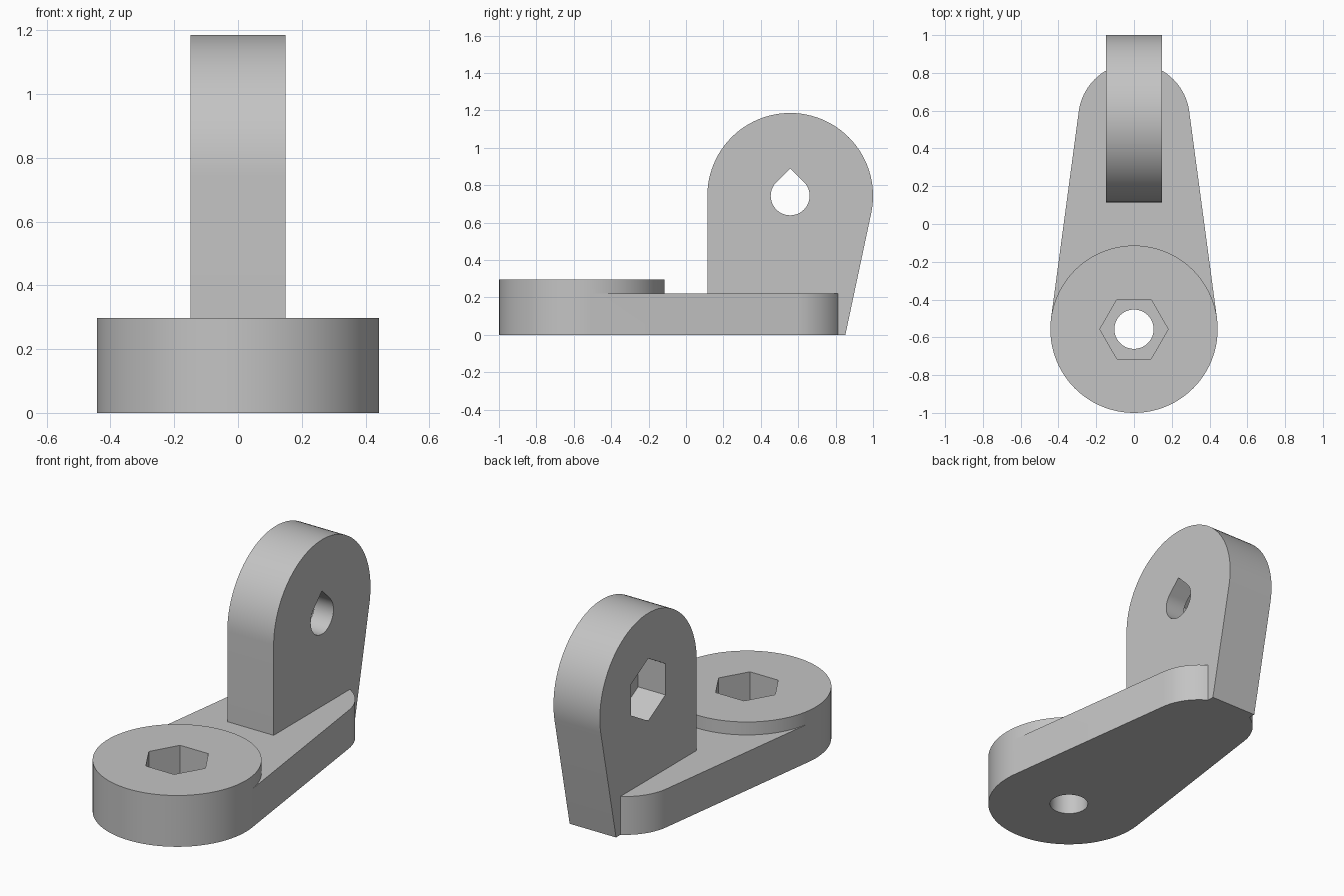
import bpy, bmesh, math
from mathutils import Matrix, Vector
from mathutils.geometry import convex_hull_2d

cube = bpy.data.objects.get("Cube")
if cube:
    bpy.data.objects.remove(cube, do_unlink=True)

grey = bpy.data.materials.new("light grey")
grey.use_nodes = True
color = (0.55, 0.55, 0.55, 1)
grey.diffuse_color = color
grey.node_tree.nodes["Principled BSDF"].inputs["Base Color"].default_value = color

R, SMALL, HOLE, HEX = 0.443, 0.295, 0.104, 0.181
PIVOT = 0.557                  # distance of both ends from the middle
THICK, PLATE = 0.297, 0.222    # thickness of the ends and of the plate
HALF = THICK / 2
AXLE_Z = 0.743
NUT_DEPTH = 0.175
# Profiles for the arm are drawn in (y, z) and extruded along x
SIDEWAYS = Matrix(((0, 0, 1, 0), (1, 0, 0, 0), (0, 1, 0, 0), (0, 0, 0, 1)))


def circle(cx, cy, r, n=96, turn=0):
    return [Vector((cx + r * math.cos(turn + math.tau * i / n),
                    cy + r * math.sin(turn + math.tau * i / n))) for i in range(n)]


def prism(name, points, low, high, matrix=Matrix()):
    """Extrude the convex outline of the points from low to high."""
    outline = [points[i] for i in convex_hull_2d(points)]
    bm = bmesh.new()
    face = bm.faces.new([bm.verts.new((p.x, p.y, low)) for p in outline])
    top = bmesh.ops.extrude_face_region(bm, geom=[face])["geom"]
    verts = [v for v in top if isinstance(v, bmesh.types.BMVert)]
    bmesh.ops.translate(bm, verts=verts, vec=(0, 0, high - low))
    bm.transform(matrix)
    bmesh.ops.recalc_face_normals(bm, faces=bm.faces)
    mesh = bpy.data.meshes.new(name)
    bm.to_mesh(mesh)
    bm.free()
    mesh.materials.append(grey)
    obj = bpy.data.objects.new(name, mesh)
    bpy.context.collection.objects.link(obj)
    return obj


def combine(target, tool, operation):
    mod = target.modifiers.new(tool.name, 'BOOLEAN')
    mod.object, mod.operation, mod.solver = tool, operation, 'EXACT'
    bpy.ops.object.select_all(action='DESELECT')
    bpy.context.view_layer.objects.active = target
    target.select_set(True)
    bpy.ops.object.modifier_apply(modifier=mod.name)
    bpy.data.objects.remove(tool, do_unlink=True)


# Tapered plate, round boss and upright arm
bracket = prism("hinge_bracket", circle(0, -PIVOT, R) + circle(0, PIVOT, SMALL), 0, PLATE)
boss = prism("boss", circle(0, -PIVOT, R), 0, THICK)
arm_outline = circle(PIVOT, AXLE_Z, R) + [Vector((PIVOT - R, 0)), Vector((PIVOT + SMALL, 0))]
arm = prism("arm", arm_outline, -HALF, HALF, SIDEWAYS)
for part in (boss, arm):
    combine(bracket, part, 'UNION')

# Bolt hole and nut pocket in the boss
bolt_hole = prism("bolt_hole", circle(0, -PIVOT, HOLE, 64), -0.1, 0.5)
nut_pocket = prism("nut_pocket", circle(0, -PIVOT, HEX, 6), THICK - NUT_DEPTH, 0.5)

# Teardrop hole and nut pocket in the arm
drop = circle(PIVOT, AXLE_Z, HOLE, 64) + [Vector((PIVOT, AXLE_Z + HOLE * math.sqrt(2)))]
axle_hole = prism("axle_hole", drop, -0.4, 0.4, SIDEWAYS)
side_pocket = prism("side_pocket", circle(PIVOT, AXLE_Z, HEX, 6, math.pi / 6),
                    -0.4, NUT_DEPTH - HALF, SIDEWAYS)
for cutter in (bolt_hole, nut_pocket, axle_hole, side_pocket):
    combine(bracket, cutter, 'DIFFERENCE')

bpy.ops.object.shade_smooth_by_angle(angle=math.radians(25))
